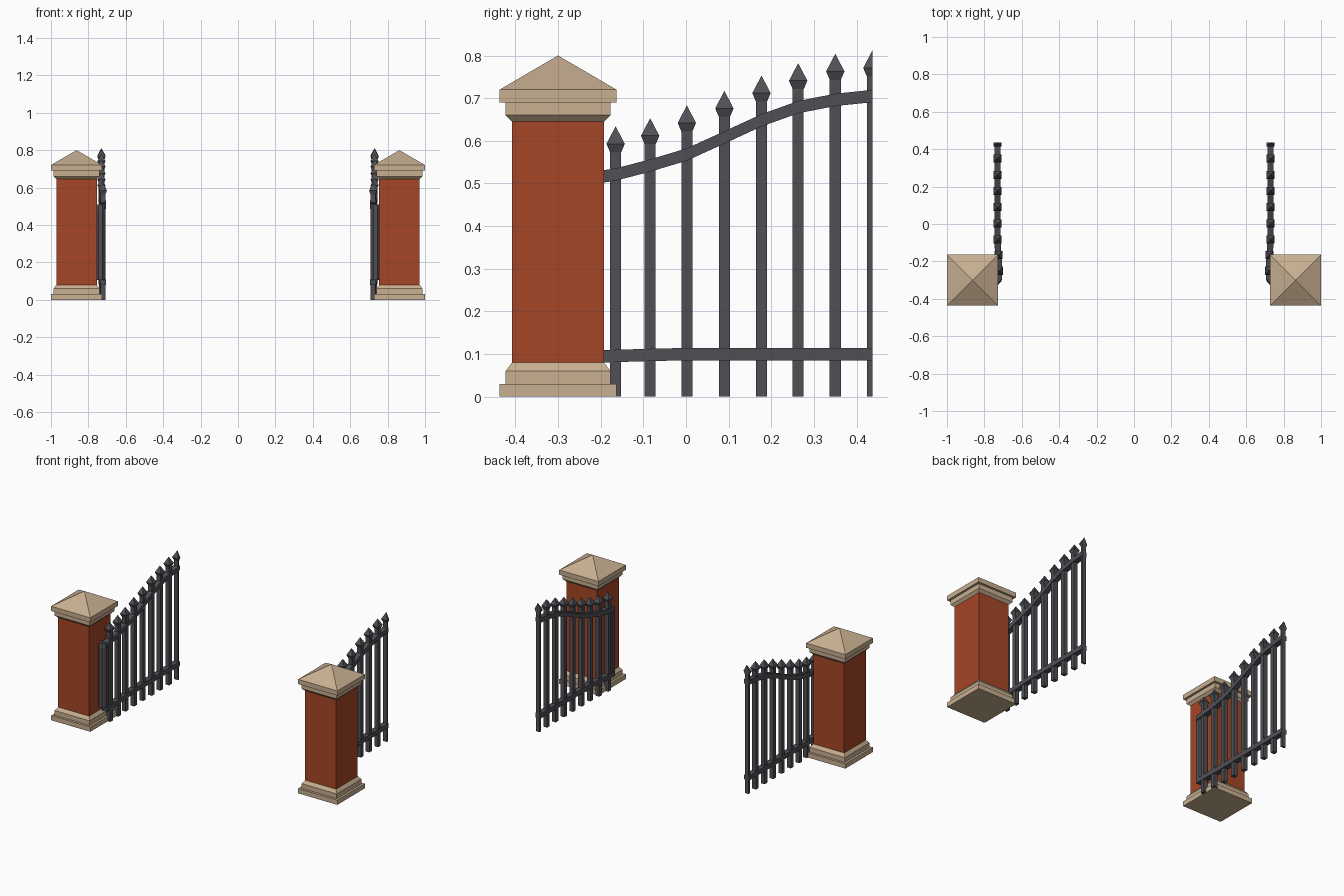
import bpy, bmesh, math

if "Cube" in bpy.data.objects:
    bpy.data.objects.remove(bpy.data.objects["Cube"])


def material(name, rgb):
    m = bpy.data.materials.new(name)
    m.diffuse_color = (*rgb, 1)
    m.use_nodes = True
    m.node_tree.nodes["Principled BSDF"].inputs["Base Color"].default_value = m.diffuse_color
    return m


BRICK = material("red brick", (0.376, 0.061, 0.019))
STONE = material("tan stone", (0.578, 0.429, 0.283))
IRON = material("dark iron", (0.080, 0.078, 0.091))


def loft(name, rings, mat):
    """Skin a list of equal-sized point rings and close both ends."""
    bm = bmesh.new()
    rows = [[bm.verts.new(p) for p in ring] for ring in rings]
    n = len(rows[0])
    for a, b in zip(rows, rows[1:]):
        for i in range(n):
            j = (i + 1) % n
            bm.faces.new((a[i], a[j], b[j], b[i]))
    bm.faces.new(rows[0][::-1])
    bm.faces.new(rows[-1])
    bmesh.ops.remove_doubles(bm, verts=bm.verts, dist=1e-5)
    bmesh.ops.recalc_face_normals(bm, faces=bm.faces)
    me = bpy.data.meshes.new(name)
    bm.to_mesh(me)
    bm.free()
    me.materials.append(mat)
    ob = bpy.data.objects.new(name, me)
    bpy.context.collection.objects.link(ob)
    return ob


Y_END = 0.437  # the gate leaf is cut flat here


def square_stack(name, cx, cy, profile, mat):
    """Square column from (half width, height) pairs."""
    corners = ((-1, -1), (1, -1), (1, 1), (-1, 1))
    return loft(name, [[(cx + sx * h, min(cy + sy * h, Y_END), z)
                        for sx, sy in corners] for h, z in profile], mat)


def rail(name, path, hx, hz, mat):
    """Rectangular bar swept along (x, y, z) points."""
    return loft(name, [[(x - hx, y, z - hz), (x + hx, y, z - hz),
                        (x + hx, y, z + hz), (x - hx, y, z + hz)]
                       for x, y, z in path], mat)


def leaf_x(y):
    """The leaf bows slightly inwards at its hinge end."""
    return 0.730 - 0.008 * max(0, min(1, (-0.10 - y) / 0.12))


# (y, tip height, top rail height) for every upright
BARS = [(-0.250, 0.624, 0.508), (-0.165, 0.634, 0.521), (-0.084, 0.653, 0.542),
        (0.002, 0.683, 0.568), (0.090, 0.717, 0.608), (0.177, 0.753, 0.648),
        (0.263, 0.782, 0.679), (0.350, 0.804, 0.696), (Y_END, 0.812, 0.705)]

for side, s in (("left", -1), ("right", 1)):
    # Pillar: stepped plinth, brick shaft, stepped cap with pyramid
    px, py = s * 0.863, -0.30
    square_stack(side + "_pillar_plinth", px, py,
                 [(0.137, 0), (0.137, 0.03), (0.123, 0.03), (0.123, 0.06),
                  (0.108, 0.08)], STONE)
    square_stack(side + "_pillar_shaft", px, py, [(0.108, 0.08), (0.108, 0.645)], BRICK)
    square_stack(side + "_pillar_cap", px, py,
                 [(0.108, 0.645), (0.123, 0.66), (0.123, 0.69), (0.137, 0.69),
                  (0.137, 0.72), (0.0, 0.80)], STONE)

    # Gate uprights with spear heads
    for i, (y, tip, _) in enumerate(BARS):
        square_stack(f"{side}_gate_bar_{i + 1}", s * leaf_x(y), y,
                     [(0.013, 0), (0.013, tip - 0.061), (0.0215, tip - 0.041),
                      (0.0, tip)], IRON)

    # Curved top rail and nearly straight bottom rail
    top = [(s * leaf_x(-0.30), -0.30, 0.500)]
    top += [(s * leaf_x(y), y, z) for y, _, z in BARS]
    rail(side + "_gate_top_rail", top, 0.017, 0.0145, IRON)
    low = [(s * leaf_x(y), y, z) for y, z in
           ((-0.30, 0.094), (-0.19, 0.095), (-0.084, 0.098), (0.002, 0.1), (Y_END, 0.1))]
    rail(side + "_gate_bottom_rail", low, 0.017, 0.0145, IRON)

    # Hinge post: eight-sided, with a tapered top
    def octagon(k, z):
        return [(s * 0.735 + 0.0275 * k * math.cos(a), -0.293 + 0.034 * k * math.sin(a), z)
                for a in (math.pi / 8 + i * math.pi / 4 for i in range(8))]
    loft(side + "_hinge_post", [octagon(1, 0.105), octagon(1, 0.485), octagon(0.75, 0.51)], IRON)
